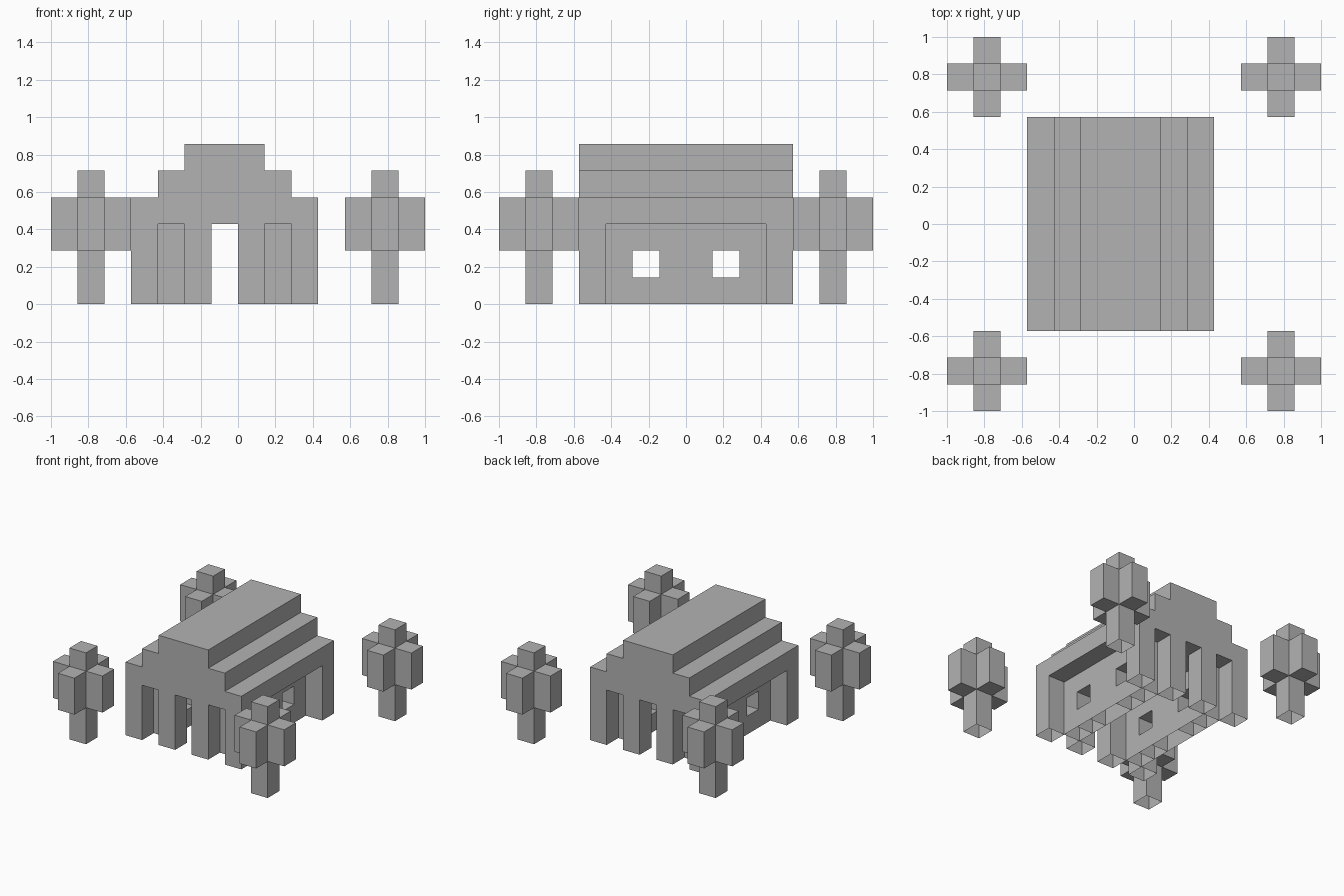
import bpy
import bmesh
from mathutils import Matrix

U = 1 / 7  # block size; every part below is measured in blocks

old = bpy.data.objects.get("Cube")
if old:
    bpy.data.objects.remove(old, do_unlink=True)

stone = bpy.data.materials.new("plain_grey")
stone.use_nodes = True
stone.diffuse_color = (0.45, 0.45, 0.45, 1)
stone.node_tree.nodes["Principled BSDF"].inputs["Base Color"].default_value = stone.diffuse_color


def prism(name, outline, low, high, axis="z", open_ends=()):
    """Extrude a flat outline along z or y, leaving the ends listed open."""
    bm = bmesh.new()

    def place(a, b, t):
        return (a, b, t) if axis == "z" else (a, t, b)

    rings = {t: [bm.verts.new(place(a, b, t)) for a, b in outline] for t in (low, high)}
    count = len(outline)
    for i in range(count):
        j = (i + 1) % count
        bm.faces.new((rings[low][i], rings[low][j], rings[high][j], rings[high][i]))
    caps = [bm.faces.new(rings[t]) for t in (low, high)]
    bmesh.ops.recalc_face_normals(bm, faces=bm.faces)
    remove = [cap for cap, t in zip(caps, (low, high)) if t in open_ends]
    bmesh.ops.delete(bm, geom=remove, context="FACES")
    bm.transform(Matrix.Scale(U, 4))
    mesh = bpy.data.meshes.new(name)
    bm.to_mesh(mesh)
    bm.free()
    mesh.materials.append(stone)
    obj = bpy.data.objects.new(name, mesh)
    bpy.context.collection.objects.link(obj)
    return obj


def block(name, x, y, width, depth, low, high, open_ends=()):
    outline = [(x, y), (x + width, y), (x + width, y + depth), (x, y + depth)]
    return prism(name, outline, low, high, "z", open_ends)


# Stepped roof, running the full depth of the hall
roof = [(-4, 3), (3, 3), (3, 4), (2, 4), (2, 5), (1, 5),
        (1, 6), (-2, 6), (-2, 5), (-3, 5), (-3, 4), (-4, 4)]
prism("stepped_roof", roof, -4, 4, "y")

# Front and back rows of columns, hollow underneath
for side, y in (("front", -4), ("back", 3)):
    for x in (-4, -2, 0, 2):
        block(side + "_column", x, y, 1, 1, 0, 3, (0, 3))

# Recessed side walls with two square windows each
for side, x in (("right", -3), ("left", 1)):
    for y, depth in ((-3, 1), (-1, 2), (2, 1)):
        block(side + "_wall_pier", x, y, 1, depth, 0, 3, (0, 3))
    for y in (-2, 1):
        block(side + "_window_sill", x, y, 1, 1, 0, 1, (0,))
        block(side + "_window_lintel", x, y, 1, 1, 2, 3, (3,))

# Four corner trees with cross-shaped crowns
cross = [(1, 0), (2, 0), (2, 1), (3, 1), (3, 2), (2, 2),
         (2, 3), (1, 3), (1, 2), (0, 2), (0, 1), (1, 1)]
for x in (-7, 4):
    for y in (-7, 4):
        block("tree_trunk", x + 1, y + 1, 1, 1, 0, 2, (0, 2))
        prism("tree_crown", [(x + a, y + b) for a, b in cross], 2, 4)
        block("tree_top", x + 1, y + 1, 1, 1, 4, 5, (4,))
